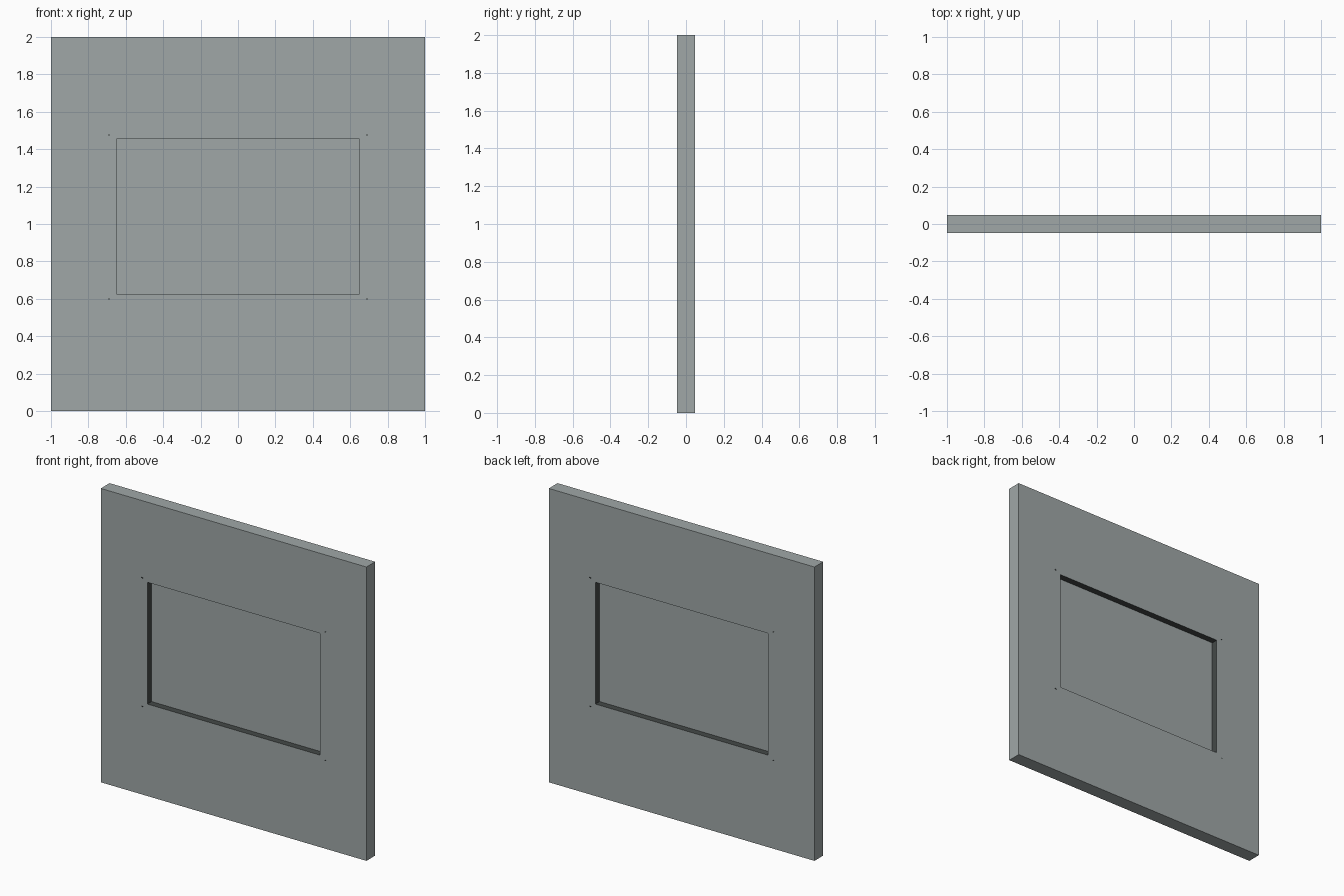
import bpy, bmesh

if "Cube" in bpy.data.objects:
    bpy.data.objects.remove(bpy.data.objects["Cube"])


def material(name, rgb):
    m = bpy.data.materials.new(name)
    m.diffuse_color = (*rgb, 1.0)
    m.use_nodes = True
    m.node_tree.nodes["Principled BSDF"].inputs["Base Color"].default_value = m.diffuse_color
    return m


GREY = material("warm grey", (0.35, 0.39, 0.39))
DARK = material("dark grey", (0.058, 0.066, 0.064))

HALF = 0.047          # half thickness of the slab
PANE = 0.002          # half thickness of the thin centre pane
OUTER = (-1.0, 1.0, 0.0, 2.0)
OPENING = (-0.65, 0.65, 0.626, 1.455)


def loop(bm, rect, y):
    x0, x1, z0, z1 = rect
    return [bm.verts.new((x, y, z))
            for x, z in ((x0, z0), (x1, z0), (x1, z1), (x0, z1))]


def bridge(bm, a, b, mat=0):
    for i in range(4):
        j = (i + 1) % 4
        bm.faces.new((a[i], a[j], b[j], b[i])).material_index = mat


def finish(bm, name, mats):
    bmesh.ops.recalc_face_normals(bm, faces=bm.faces[:])
    mesh = bpy.data.meshes.new(name)
    bm.to_mesh(mesh)
    bm.free()
    for m in mats:
        mesh.materials.append(m)
    ob = bpy.data.objects.new(name, mesh)
    bpy.context.collection.objects.link(ob)
    return ob


# Square wall panel with a dark-sided recess on both faces
bm = bmesh.new()
edges = []
for side in (-1, 1):
    outer = loop(bm, OUTER, side * HALF)
    rim = loop(bm, OPENING, side * HALF)
    floor = loop(bm, OPENING, side * PANE)
    bridge(bm, outer, rim)
    bridge(bm, rim, floor, 1)
    bm.faces.new(floor)
    edges.append(outer)
bridge(bm, *edges)
finish(bm, "wall_panel", [GREY, DARK])

# Tiny frame corner tips just breaking the surface on both faces
bm = bmesh.new()
for side in (-1, 1):
    for x in (-0.69, 0.69):
        for z in (0.6, 1.475):
            rect = (x - 0.006, x + 0.006, z - 0.003, z + 0.003)
            a = loop(bm, rect, side * (HALF - 0.001))
            b = loop(bm, rect, side * (HALF + 0.001))
            bridge(bm, a, b)
            bm.faces.new(a)
            bm.faces.new(b)
finish(bm, "frame_corner_tips", [DARK])
